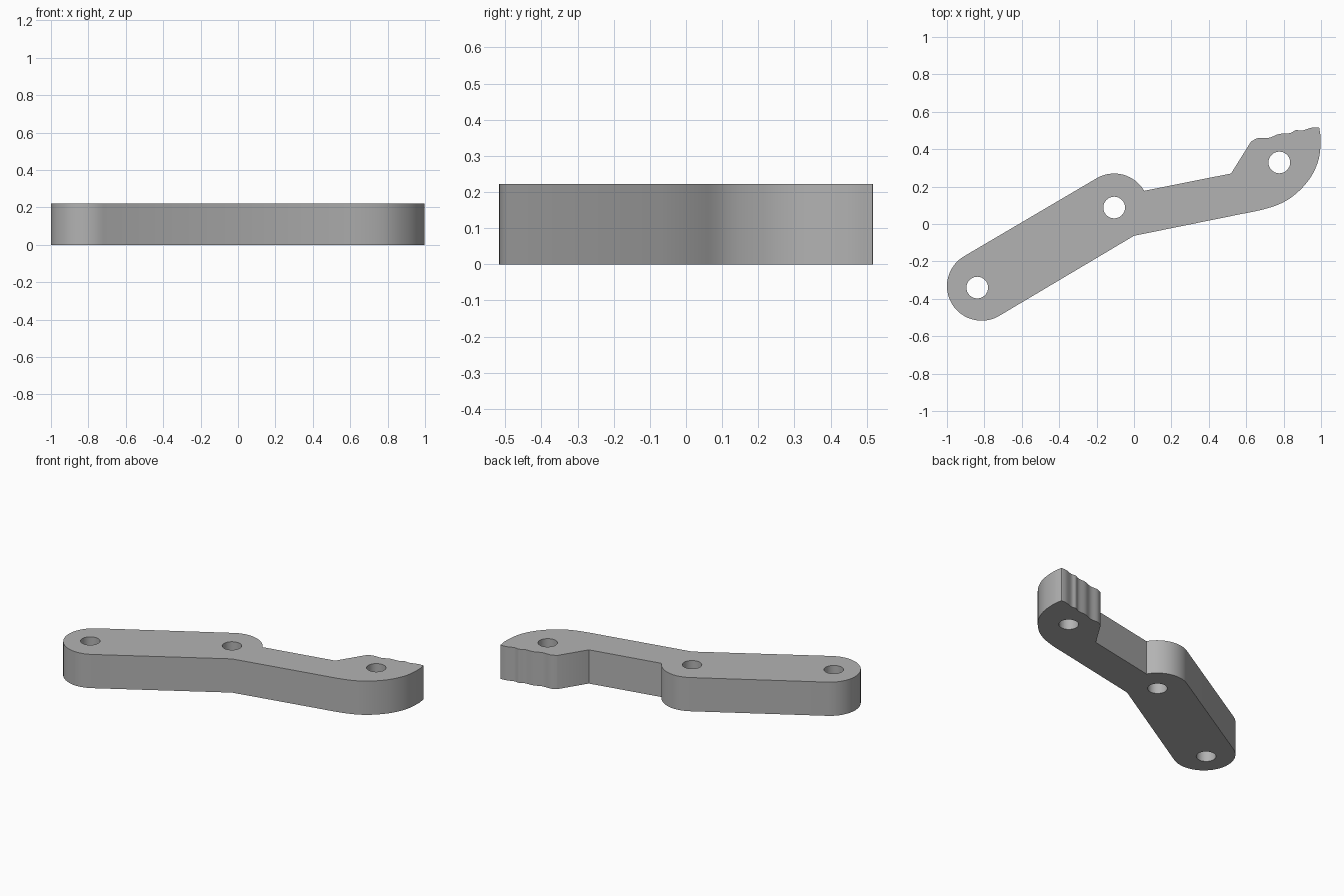
import bpy, bmesh, math
from mathutils import Vector

cube = bpy.data.objects.get("Cube")
if cube:
    bpy.data.objects.remove(cube, do_unlink=True)

HEIGHT = 0.222
RADIUS = 0.185
HOLE_RADIUS = 0.058
PIVOTS = [(-0.838, -0.34), (-0.106, 0.088), (0.777, 0.329)]

grey = bpy.data.materials.new("plain grey")
grey.use_nodes = True
colour = (0.45, 0.45, 0.45, 1)
grey.diffuse_color = colour
grey.node_tree.nodes["Principled BSDF"].inputs["Base Color"].default_value = colour


def arc(centre, start, end, steps):
    """Points on a rounded end, angles in degrees."""
    angles = [math.radians(start + (end - start) * i / steps) for i in range(steps + 1)]
    return [(centre[0] + RADIUS * math.cos(a), centre[1] + RADIUS * math.sin(a)) for a in angles]


def smooth(points, steps=5):
    """Curve passing through all the points."""
    pts = [Vector(p) for p in points]
    pts = [2 * pts[0] - pts[1]] + pts + [2 * pts[-1] - pts[-2]]
    out = []
    for a, b, c, d in zip(pts, pts[1:], pts[2:], pts[3:]):
        for i in range(steps):
            t = i / steps
            out.append(0.5 * (2 * b + (c - a) * t + (2 * a - 5 * b + 4 * c - d) * t ** 2
                              + (3 * b - a - 3 * c + d) * t ** 3))
    return out + [pts[-2]]


def prism(name, outline, bottom, top):
    """Extrude a flat outline upwards."""
    bm = bmesh.new()
    face = bm.faces.new([bm.verts.new((p[0], p[1], bottom)) for p in outline])
    ext = bmesh.ops.extrude_face_region(bm, geom=[face])
    verts = [v for v in ext["geom"] if isinstance(v, bmesh.types.BMVert)]
    bmesh.ops.translate(bm, verts=verts, vec=(0, 0, top - bottom))
    bmesh.ops.recalc_face_normals(bm, faces=bm.faces)
    mesh = bpy.data.meshes.new(name)
    bm.to_mesh(mesh)
    bm.free()
    mesh.materials.append(grey)
    obj = bpy.data.objects.new(name, mesh)
    bpy.context.collection.objects.link(obj)
    return obj


# Outline: rounded arm, narrow neck, serrated head and curved heel
serration = [(0.626, 0.441), (0.663, 0.459), (0.722, 0.461), (0.775, 0.481), (0.834, 0.486),
             (0.866, 0.502), (0.898, 0.499), (0.95, 0.515), (0.988, 0.517)]
heel = [(0.99, 0.516), (0.998, 0.45), (0.987, 0.345), (0.944, 0.249), (0.872, 0.167),
        (0.79, 0.112), (0.687, 0.077), (0.557, 0.05)]
outline = (arc((-0.815, -0.332), 300, 120, 24) + arc((-0.106, 0.085), 120, 30, 14)
           + [(0.519, 0.27)] + smooth(serration, 4) + smooth(heel) + [(0, -0.063)])
lever = prism("lever_arm", outline, 0, HEIGHT)

# Three pivot holes cut right through
for number, (x, y) in enumerate(PIVOTS):
    ring = [(x + HOLE_RADIUS * math.cos(math.tau * i / 32),
             y + HOLE_RADIUS * math.sin(math.tau * i / 32)) for i in range(32)]
    cutter = prism(f"pivot_hole_cutter_{number + 1}", ring, -0.1, HEIGHT + 0.1)
    cutter.hide_render = True
    cut = lever.modifiers.new("pivot hole", "BOOLEAN")
    cut.operation = "DIFFERENCE"
    cut.solver = "EXACT"
    cut.object = cutter
    bpy.ops.object.select_all(action="DESELECT")
    lever.select_set(True)
    bpy.context.view_layer.objects.active = lever
    bpy.ops.object.modifier_apply(modifier=cut.name)
    bpy.data.objects.remove(cutter, do_unlink=True)

bpy.ops.object.shade_smooth_by_angle(angle=math.radians(30))
